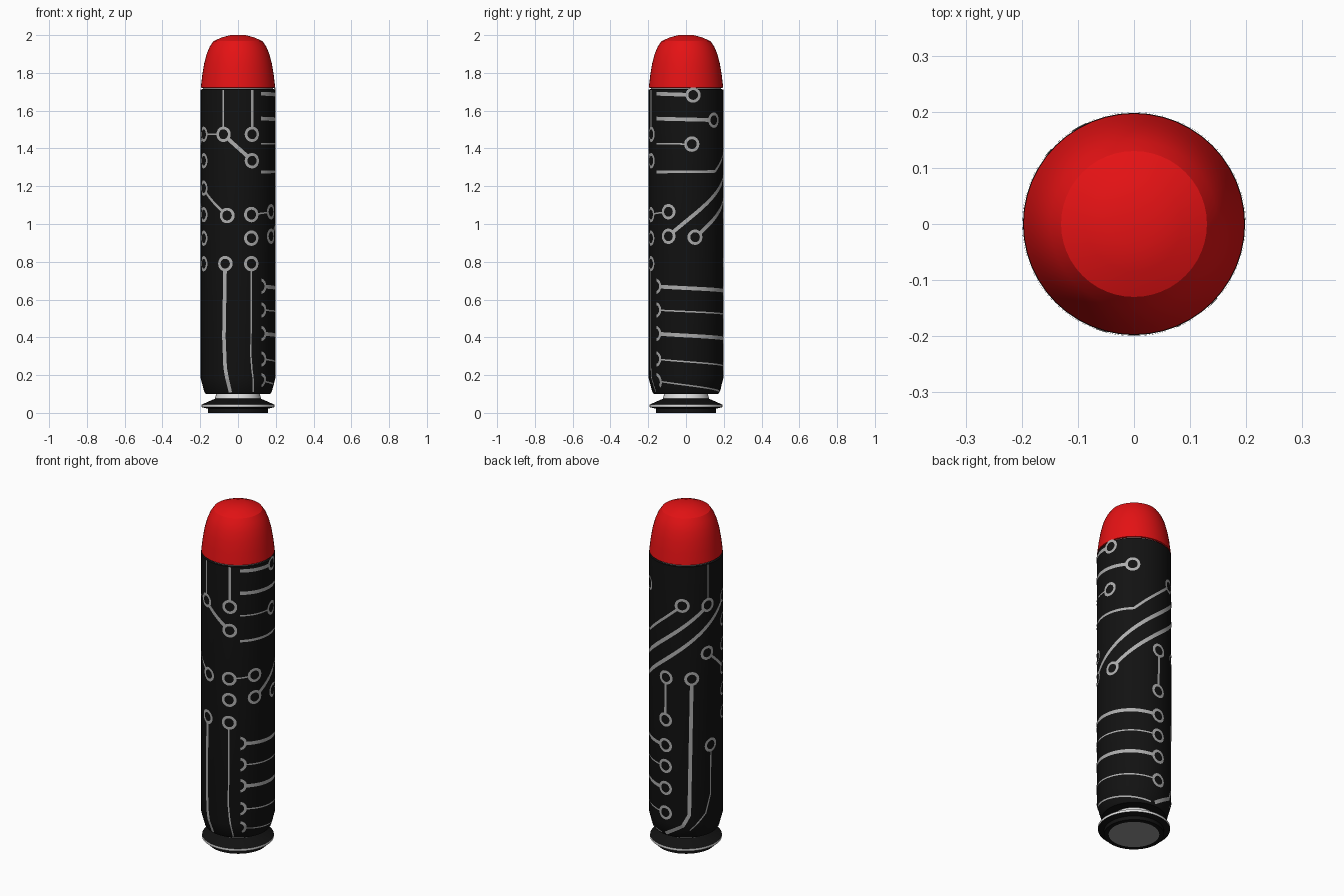
import bpy, bmesh, math
from mathutils import Vector

if "Cube" in bpy.data.objects:
    bpy.data.objects.remove(bpy.data.objects["Cube"])

SIDES = 48
R = 0.198


def material(name, rgb):
    m = bpy.data.materials.new(name)
    m.diffuse_color = (*rgb, 1)
    m.use_nodes = True
    m.node_tree.nodes["Principled BSDF"].inputs["Base Color"].default_value = m.diffuse_color
    return m


BLACK = material("matte_black", (0.006, 0.006, 0.006))
RED = material("red", (0.78, 0.006, 0.007))
TRACE = material("trace_grey", (0.42, 0.42, 0.42))
LIGHT = material("light_metal", (0.75, 0.75, 0.75))
GREY = material("base_grey", (0.3, 0.3, 0.3))


def finish(name, bm, mats, smooth=True):
    me = bpy.data.meshes.new(name)
    bm.to_mesh(me)
    bm.free()
    for m in mats:
        me.materials.append(m)
    ob = bpy.data.objects.new(name, me)
    bpy.context.collection.objects.link(ob)
    if smooth:
        bpy.ops.object.select_all(action='DESELECT')
        ob.select_set(True)
        bpy.context.view_layer.objects.active = ob
        bpy.ops.object.shade_smooth_by_angle(angle=math.radians(28))
    return ob


def lathe(name, profile, mats, bands=None):
    """Spin (radius, z) points, listed bottom to top; bands = material per segment."""
    bm = bmesh.new()
    rings = []
    for r, z in profile:
        if r == 0:
            rings.append([bm.verts.new((0, 0, z))] * SIDES)
        else:
            rings.append([bm.verts.new((r * math.cos(t), r * math.sin(t), z))
                          for t in (2 * math.pi * i / SIDES for i in range(SIDES))])
    for k in range(len(rings) - 1):
        for i in range(SIDES):
            j = (i + 1) % SIDES
            quad = [rings[k][i], rings[k][j], rings[k + 1][j], rings[k + 1][i]]
            f = bm.faces.new(list(dict.fromkeys(quad)))
            f.material_index = bands[k] if bands else 0
    return finish(name, bm, mats)


# Red rounded tip
lathe("tip", [(0.188, 1.72), (0.197, 1.722), (0.189, 1.79), (0.179, 1.85),
              (0.166, 1.9), (0.149, 1.94), (0.13, 1.968), (0.085, 1.988),
              (0.04, 2.0), (0, 2.0)], [RED])
# Light collar just under the tip
lathe("tip_collar", [(0.186, 1.69), (0.186, 1.725)], [LIGHT])

# Black case with tapered lower end
lathe("case_body", [(0, 0.1), (0.17, 0.1), (0.178, 0.11), (R, 0.185), (R, 1.712), (0.18, 1.715)], [BLACK])

# Base: grey disc, black foot, light rim edge, black flare, light neck
lathe("base_rim", [(0, 0), (0.135, 0), (0.16, 0), (0.16, 0.022), (0.192, 0.03),
                   (0.192, 0.044), (0.122, 0.075), (0.115, 0.102)],
      [BLACK, LIGHT, GREY], [2, 0, 0, 0, 1, 0, 1])


# ---- Circuit pattern: thin plates wrapped on the case ----
def wrap(u, z):
    """u is arc length around from the front, going to the right."""
    r = R if z > 0.185 else R - (0.185 - z) * 0.27
    r += 0.0015
    return Vector((r * math.sin(u / R), -r * math.cos(u / R), z))


def strip(bm, left, right):
    a = [bm.verts.new(wrap(*p)) for p in left]
    b = [bm.verts.new(wrap(*p)) for p in right]
    for i in range(len(a) - 1):
        bm.faces.new([b[i], b[i + 1], a[i + 1], a[i]])


def ring(bm, deg, z, start=0, end=360, outer=0.041, inner=0.026):
    u, n = math.radians(deg) * R, max(8, (end - start) // 18)
    angs = [math.radians(start + (end - start) * i / n) for i in range(n + 1)]
    strip(bm, [(u + inner * math.cos(t), z + inner * math.sin(t)) for t in angs],
          [(u + outer * math.cos(t), z + outer * math.sin(t)) for t in angs])


def trace(bm, points, width, ends):
    """Ribbon through (degrees, z) points; ends = which ends carry a ring."""
    pts = [Vector((math.radians(d) * R, z)) for d, z in points]
    gap = 0.036
    if ends[0] == "o":
        ring(bm, *points[0])
    if ends[1] == "o":
        ring(bm, *points[-1])
    if ends[0] in "os":
        pts[0] = pts[0] + (pts[1] - pts[0]).normalized() * gap
    if ends[1] in "os":
        pts[-1] = pts[-1] + (pts[-2] - pts[-1]).normalized() * gap
    path = [pts[0]]
    for p, q in zip(pts, pts[1:]):
        n = max(1, int((q - p).length / 0.014))
        path += [p.lerp(q, (i + 1) / n) for i in range(n)]
    left, right = [], []
    for i, p in enumerate(path):
        d = (path[min(i + 1, len(path) - 1)] - path[max(i - 1, 0)]).normalized()
        nrm = Vector((-d.y, d.x)) * width / 2
        left.append(p + nrm)
        right.append(p - nrm)
    strip(bm, left, right)


bm = bmesh.new()
THICK, MID, THIN = 0.02, 0.014, 0.008

# Horizontal traces, upper right
trace(bm, [(38, 1.69), (101, 1.683)], THICK, " o")
trace(bm, [(38, 1.558), (138, 1.55)], THICK, " o")
trace(bm, [(38, 1.425), (99, 1.423)], THIN, " o")
trace(bm, [(38, 1.275), (140, 1.278), (209, 1.483)], MID, " o")
# Diagonal traces round the back
trace(bm, [(62, 0.935), (251, 1.472)], THICK, "oo")
trace(bm, [(104, 0.93), (294, 1.475)], THICK, "oo")
trace(bm, [(251, 1.472), (251, 1.71)], THIN, "s ")
# Upper front
trace(bm, [(-23, 1.475), (-23, 1.71)], THIN, "o ")
trace(bm, [(22, 1.475), (22, 1.71)], MID, "o ")
trace(bm, [(-23, 1.475), (22, 1.335)], THICK, "so")
trace(bm, [(-66, 1.475), (-23, 1.475)], THIN, "ss")
# Middle
trace(bm, [(21, 1.05), (62, 1.065)], THIN, "oo")
trace(bm, [(-66, 1.19), (-17, 1.045)], MID, "oo")
trace(bm, [(250, 1.19), (294, 1.05)], MID, "oo")
# Vertical traces
trace(bm, [(-20, 0.79), (-22, 0.4), (-20, 0.24), (-13, 0.108)], THICK, "o ")
trace(bm, [(21, 0.79), (20, 0.3), (22, 0.22), (27, 0.11)], THIN, "o ")
trace(bm, [(182, 1.046), (181, 0.796)], MID, "oo")
trace(bm, [(224, 1.05), (220, 0.246), (210, 0.18), (178, 0.115)], THICK, "o ")
trace(bm, [(257, 0.64), (256, 0.35), (247, 0.245), (221, 0.15)], THIN, "o ")
# Lower right bundle: half rings at the seam, full rings at the back
for z0, z1, w in [(0.67, 0.645, THICK), (0.545, 0.522, THIN),
                  (0.42, 0.392, THICK), (0.285, 0.247, THIN)]:
    ring(bm, 37, z0, -80, 80)
    trace(bm, [(37, z0), (181, z1)], w, "so")
ring(bm, 37, 0.17, -60, 80)
trace(bm, [(37, 0.17), (170, 0.113)], THIN, "s ")
# Loose rings
for d, z in [(21, 0.925), (-66, 1.335), (-66, 0.925), (-66, 0.79)]:
    ring(bm, d, z)
finish("circuit_traces", bm, [TRACE], smooth=False)
